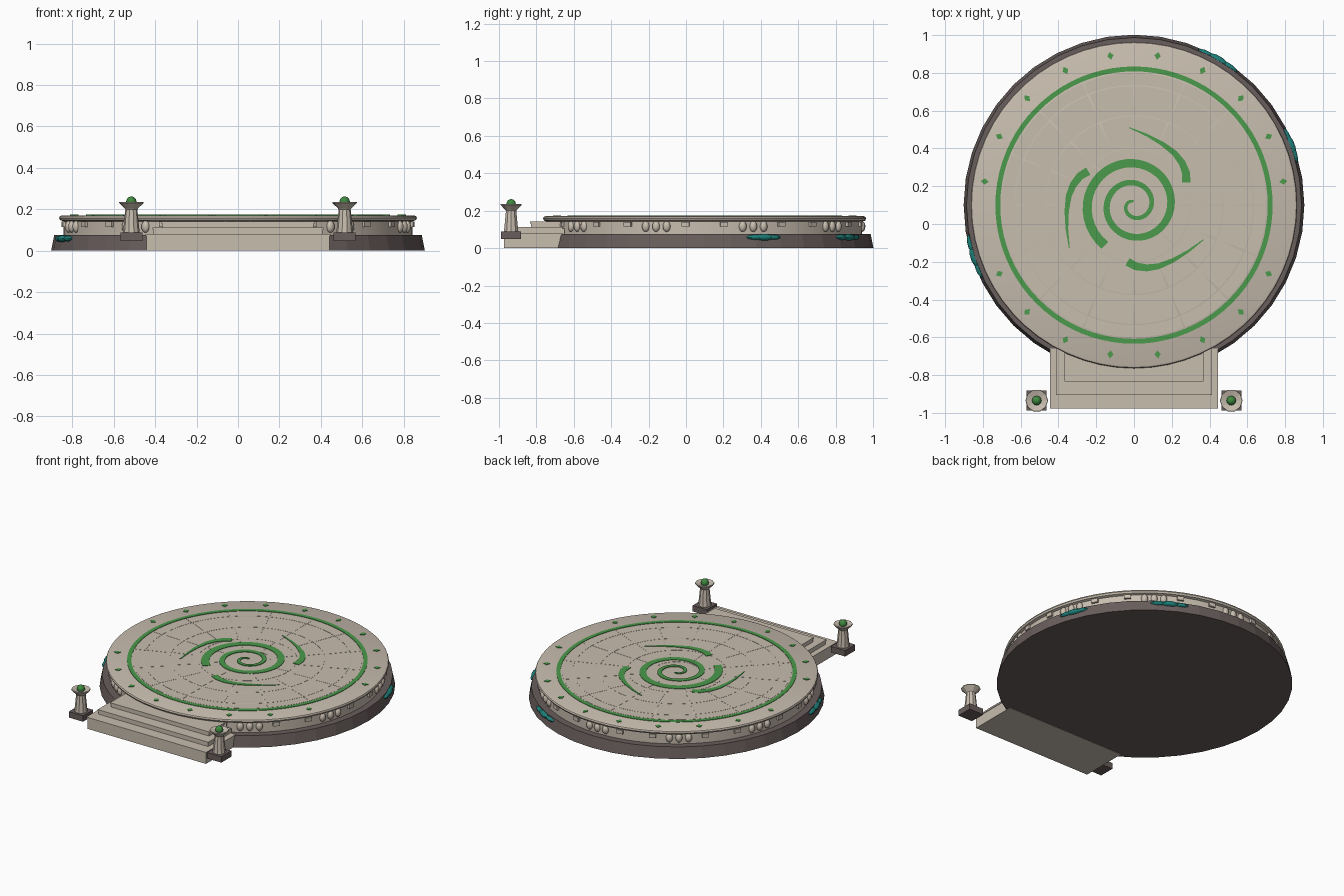
import bpy, bmesh, math
from mathutils import Vector, Matrix

if "Cube" in bpy.data.objects:
    bpy.data.objects.remove(bpy.data.objects["Cube"])

CY = 0.1      # platform centre in y
TOP = 0.171   # floor height


def material(name, rgb):
    m = bpy.data.materials.new(name)
    m.diffuse_color = (*rgb, 1)
    m.use_nodes = True
    m.node_tree.nodes["Principled BSDF"].inputs["Base Color"].default_value = m.diffuse_color
    return m


STONE = material("pale stone", (0.58, 0.51, 0.43))
DARK = material("dark stone", (0.14, 0.112, 0.108))
GREEN = material("green inlay", (0.07, 0.32, 0.07))
ORB = material("green orb", (0.05, 0.25, 0.05))
TEAL = material("teal moss", (0.012, 0.21, 0.19))


def finish(bm, name, mat, smooth=None):
    bmesh.ops.recalc_face_normals(bm, faces=bm.faces)
    me = bpy.data.meshes.new(name)
    bm.to_mesh(me)
    bm.free()
    me.materials.append(mat)
    ob = bpy.data.objects.new(name, me)
    bpy.context.collection.objects.link(ob)
    if smooth:
        bpy.ops.object.select_all(action='DESELECT')
        ob.select_set(True)
        bpy.context.view_layer.objects.active = ob
        bpy.ops.object.shade_smooth_by_angle(angle=math.radians(smooth))
    return ob


def lathe(name, profile, centre, n, mat, smooth=None, turn=0.0):
    """Closed solid of revolution from (radius, z) points, bottom to top."""
    bm = bmesh.new()
    rings = []
    for r, z in profile:
        rings.append([bm.verts.new((centre[0] + r * math.cos(turn + 2 * math.pi * i / n),
                                    centre[1] + r * math.sin(turn + 2 * math.pi * i / n), z))
                      for i in range(n)])
    for a, b in zip(rings, rings[1:]):
        for i in range(n):
            j = (i + 1) % n
            bm.faces.new((a[i], a[j], b[j], b[i]))
    bm.faces.new(rings[0])
    bm.faces.new(rings[-1])
    return finish(bm, name, mat, smooth)


def add_box(bm, lo, hi):
    lo, hi = Vector(lo), Vector(hi)
    bmesh.ops.create_cube(bm, size=1, matrix=Matrix.Translation((lo + hi) / 2)
                          @ Matrix.Diagonal((*(hi - lo), 1)))


def on_wall(deg, r, z):
    """Frame on the round wall: local x outward, y along the wall."""
    return (Matrix.Translation((0, CY, 0)) @ Matrix.Rotation(math.radians(deg), 4, 'Z')
            @ Matrix.Translation((r, 0, z)))


def add_ribbon(bm, path, z0, z1):
    """Thin plate along (x, y, width) points, relative to the centre."""
    rows = []
    for i, (x, y, w) in enumerate(path):
        a, b = path[max(i - 1, 0)], path[min(i + 1, len(path) - 1)]
        t = Vector((b[0] - a[0], b[1] - a[1])).normalized()
        n = Vector((-t.y, t.x)) * w / 2
        rows.append([bm.verts.new((x + s * n.x, CY + y + s * n.y, z))
                     for s, z in ((-1, z0), (1, z0), (1, z1), (-1, z1))])
    for a, b in zip(rows, rows[1:]):
        for k in range(4):
            bm.faces.new((a[k], a[(k + 1) % 4], b[(k + 1) % 4], b[k]))
    bm.faces.new(rows[0])
    bm.faces.new(rows[-1])


def arc(r, a0, a1, w, n):
    return [(r * math.cos(math.radians(a0 + (a1 - a0) * i / n)),
             r * math.sin(math.radians(a0 + (a1 - a0) * i / n)), w) for i in range(n + 1)]


# Round platform: dark plinth, pale drum with rounded rim
lathe("plinth", [(0.902, 0.002), (0.887, 0.076)], (0, CY), 40, DARK)
lathe("drum_and_floor", [(0.842, 0.07), (0.842, 0.142), (0.858, 0.147), (0.864, 0.158),
                         (0.860, 0.167), (0.850, TOP)], (0, CY), 60, STONE, 40)

# Floor paving: rings of thin slabs with narrow joints
bm = bmesh.new()
for r0, r1, count in ((0.14, 0.30, 8), (0.306, 0.47, 16), (0.476, 0.63, 16), (0.636, 0.70, 16)):
    gap = math.degrees(0.003 / ((r0 + r1) / 2))
    for k in range(count):
        s = 360 / count
        add_ribbon(bm, arc((r0 + r1) / 2, k * s + gap, (k + 1) * s - gap, r1 - r0, 64 // count),
                   TOP - 0.004, TOP + 0.001)
finish(bm, "paving_slabs", STONE)

# Green border ring
bm = bmesh.new()
add_ribbon(bm, arc(0.721, 0, 360, 0.026, 80), TOP - 0.002, TOP + 0.003)
finish(bm, "border_ring", GREEN)

# Green spiral, widening outward
bm = bmesh.new()
path = []
for i in range(91):
    t = i / 90
    a = math.radians(100 + t * 854)
    r = 0.018 + 0.245 * t
    path.append((r * math.cos(a), r * math.sin(a), 0.014 + 0.036 * t))
add_ribbon(bm, path, TOP - 0.002, TOP + 0.004)
finish(bm, "spiral", GREEN)

# Three tapering swooshes
swoosh = [(0.277, 0.12, 0.044), (0.276, 0.17, 0.042), (0.254, 0.225, 0.037), (0.215, 0.275, 0.031),
          (0.15, 0.325, 0.023), (0.07, 0.37, 0.014), (-0.025, 0.41, 0.005)]
bm = bmesh.new()
for k in range(3):
    c, s = math.cos(k * 2 * math.pi / 3), math.sin(k * 2 * math.pi / 3)
    add_ribbon(bm, [(x * c - y * s, x * s + y * c, w) for x, y, w in swoosh], TOP - 0.002, TOP + 0.004)
finish(bm, "swooshes", GREEN)

# Small diamonds near the rim (none at the two slots level with the sides)
bm = bmesh.new()
for k in range(20):
    deg = 9 + 18 * k
    if deg in (189, 351):
        continue
    bmesh.ops.create_cone(bm, cap_ends=True, segments=4, radius1=0.021, radius2=0.021, depth=0.005,
                          matrix=on_wall(deg, 0.80, TOP + 0.001) @ Matrix.Diagonal((1, 0.8, 1, 1)))
finish(bm, "rim_diamonds", GREEN)

# Wall ornaments: trios of oval bosses alternating with square blocks
ovals, blocks = bmesh.new(), bmesh.new()
for k in range(10):
    for off in (-4, 0, 4):
        bmesh.ops.create_uvsphere(ovals, u_segments=10, v_segments=8, radius=1,
                                  matrix=on_wall(18 + 36 * k + off, 0.842, 0.116)
                                  @ Matrix.Diagonal((0.018, 0.021, 0.029, 1)))
    for off in (-7, 7):
        bmesh.ops.create_cube(blocks, size=1, matrix=on_wall(36 * k + off, 0.843, 0.128)
                              @ Matrix.Diagonal((0.024, 0.042, 0.025, 1)))
finish(ovals, "oval_bosses", STONE, 60)
finish(blocks, "wall_blocks", STONE)

# Teal moss patches on the plinth
bm = bmesh.new()
for deg, spread in ((21, 3.2), (60, 4.6), (198, 4.6)):
    for j, size in ((-1, 0.9), (0, 1.1), (1, 0.85)):
        bmesh.ops.create_uvsphere(bm, u_segments=10, v_segments=6, radius=1,
                                  matrix=on_wall(deg + j * spread, 0.888, 0.058)
                                  @ Matrix.Diagonal((0.02 * size, 0.055 * size, 0.016 * size, 1)))
finish(bm, "moss_patches", TEAL, 40)

# Front stairs
bm = bmesh.new()
for half, front, z0, z1 in ((0.442, -0.972, 0, 0.08), (0.408, -0.9, 0.07, 0.112),
                            (0.365, -0.828, 0.1, 0.142)):
    add_box(bm, (-half, front, z0), (half, -0.65, z1 - 0.008))
    add_box(bm, (-half - 0.004, front - 0.005, z1 - 0.01), (half + 0.004, -0.66, z1))
finish(bm, "stairs", STONE)

# Brazier posts beside the stairs
for side, x in (("left", -0.515), ("right", 0.515)):
    c = (x, -0.935)
    bm = bmesh.new()
    add_box(bm, (x - 0.053, c[1] - 0.053, 0.048), (x + 0.053, c[1] + 0.053, 0.088))
    finish(bm, side + "_post_base", DARK)
    lathe(side + "_post", [(0.041, 0.086), (0.039, 0.1), (0.029, 0.2), (0.034, 0.206), (0.06, 0.231),
                           (0.058, 0.236), (0.025, 0.226)], c, 10, STONE)
    bm = bmesh.new()
    bmesh.ops.create_uvsphere(bm, u_segments=12, v_segments=8, radius=0.025,
                              matrix=Matrix.Translation((*c, 0.237)))
    finish(bm, side + "_orb", ORB, 60)
